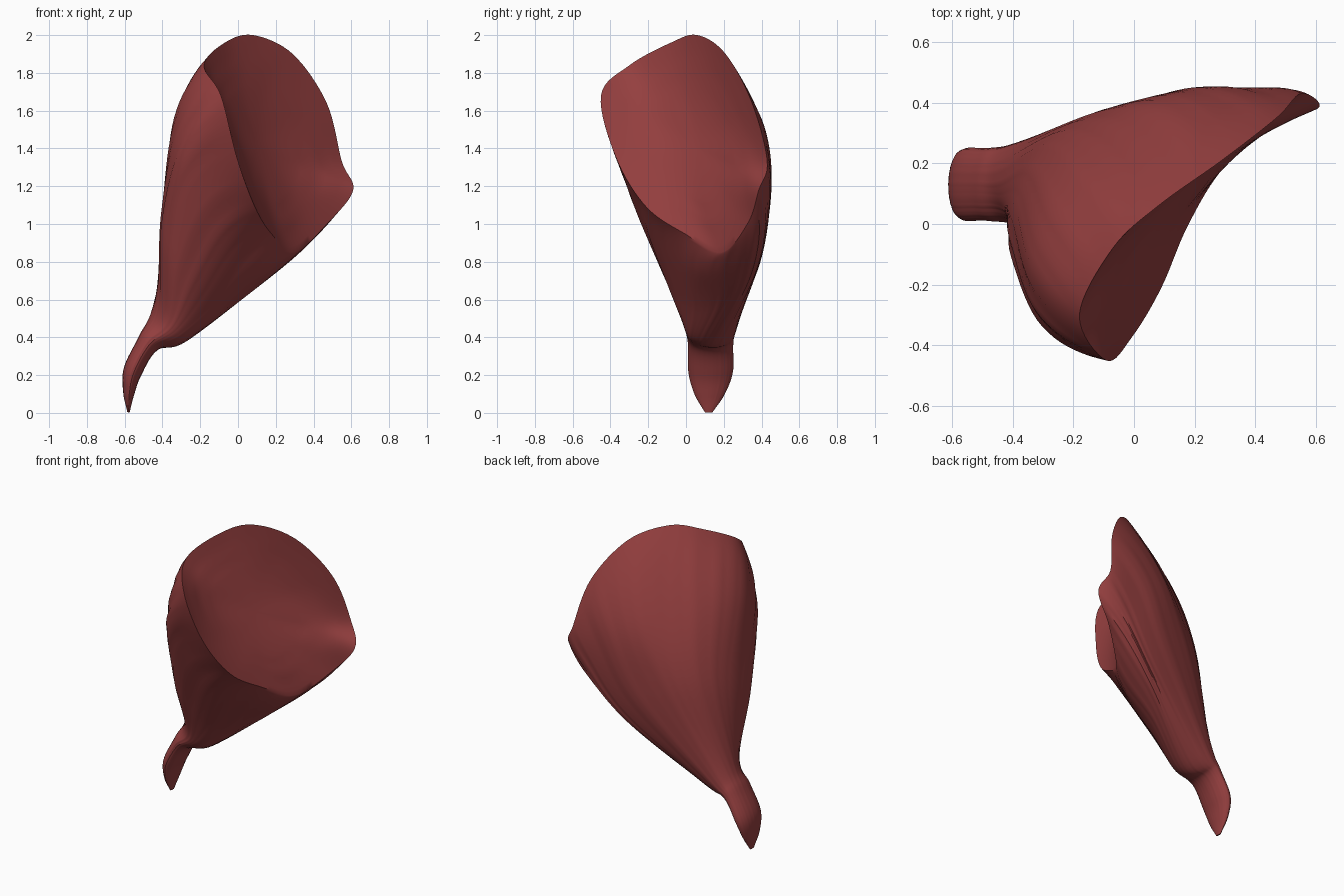
import bpy, bmesh, math, random
from mathutils import Vector

if "Cube" in bpy.data.objects:
    bpy.data.objects.remove(bpy.data.objects["Cube"])

random.seed(4)
SEG, STEP = 8, 9      # samples per control span around / along

# Sharp rim of the inner face, clockwise from the top
rim = [(.08, .06, 2.0), (.29, .21, 1.90), (.47, .35, 1.64), (.55, .43, 1.33),
       (.61, .385, 1.18), (.48, .33, 1.01), (.30, .19, .85), (.18, 0, .945),
       (.09, -.21, 1.09), (-.005, -.37, 1.35), (-.09, -.45, 1.68), (-.18, -.30, 1.84),
       (-.07, -.08, 1.96)]
# Belly of the fan
upper = [(-.04, .265, 1.55), (.12, .39, 1.48), (.28, .445, 1.36), (.42, .445, 1.15),
         (.44, .42, 1.02), (.33, .33, .855), (.18, .14, .75), (.03, -.03, .81),
         (-.10, -.20, .96), (-.23, -.315, 1.21), (-.305, -.325, 1.43), (-.33, -.11, 1.58),
         (-.21, .12, 1.60)]
# Lower taper above the neck
lower = [(-.20, .325, 1.10), (-.07, .385, 1.07), (.08, .42, .97), (.18, .40, .83),
         (.17, .37, .75), (.08, .28, .65), (-.02, .15, .58), (-.14, .02, .58),
         (-.25, -.10, .69), (-.36, -.16, .88), (-.405, -.09, 1.02), (-.385, .08, 1.10),
         (-.305, .235, 1.12)]
N = len(rim)


def tendon_ring(x, y, z, rx, ry, tilt):
    pts = []
    for i in range(N):
        a = math.radians(140 - 360 / N * i)
        dx = rx * math.cos(a)
        pts.append((x + dx, y + ry * math.sin(a), z - tilt * dx))
    return pts


def spline(a, b, c, d, t):
    return 0.5 * (2 * b + (c - a) * t + (2 * a - 5 * b + 4 * c - d) * t ** 2
                  + (3 * b - a - 3 * c + d) * t ** 3)


def smooth_loop(pts):
    p = [Vector(v) for v in pts]
    return [spline(p[i - 1], p[i], p[(i + 1) % N], p[(i + 2) % N], k / SEG)
            for i in range(N) for k in range(SEG)]


# Control rings from the rim down to the tendon tip
rings = [smooth_loop(r) for r in (
    rim, upper, lower,
    tendon_ring(-.36, .13, .48, .085, .145, 1.2),
    tendon_ring(-.475, .13, .37, .048, .12, .8),
    tendon_ring(-.558, .13, .22, .045, .118, .5),
    tendon_ring(-.58, .125, .10, .028, .08, .4),
    tendon_ring(-.58, .12, .003, .006, .02, .2))]
n = len(rings[0])
fibre = [random.uniform(-1, 1) for _ in range(n)]

# Body loft with faint lengthwise fibres; the belly swells straight off the rim
loops = []
last = len(rings) - 1
for r in range(last):
    for k in range(STEP):
        t = k / STEP
        loop = []
        for j in range(n):
            b, c = rings[r][j], rings[r + 1][j]
            d = rings[r + 2][j] if r + 2 <= last else 2 * c - b
            a = rings[r - 1][j] if r else 3 * b - 3 * c + d
            loop.append(spline(a, b, c, d, t))
        mid = sum(loop, Vector()) / n
        amt = 0.009 * min(1, (r + t) * 1.5)
        loops.append([mid + (p - mid) * (1 + amt * fibre[j]) for j, p in enumerate(loop)])
loops.append(rings[-1])

# Hollow inner face, shrinking and softening from the rim to its centre
flat = sum(rings[0], Vector()) / n
normal = Vector((.8, -.55, .2)).normalized()
dent = Vector((.10, .045, 1.42)) - flat


def face_loop(s):
    w = int((1 - s) * 18)
    out = []
    for j in range(n):
        d = rings[0][j] - flat
        soft = sum((rings[0][(j + k) % n] - flat for k in range(-w, w + 1)), Vector()) / (2 * w + 1)
        flat_part = d - normal * d.dot(normal)
        lift = normal * soft.dot(normal)
        out.append(flat + flat_part * s + lift * s * s + dent * (1 - s * s))
    return out


loops = [face_loop(i / 18) for i in range(1, 18)] + loops

bm = bmesh.new()
grid = [[bm.verts.new(p) for p in loop] for loop in loops]
for la, lb in zip(grid, grid[1:]):
    for j in range(n):
        k = (j + 1) % n
        bm.faces.new((la[j], la[k], lb[k], lb[j]))
centre = bm.verts.new(flat + dent)
for j in range(n):
    bm.faces.new((centre, grid[0][(j + 1) % n], grid[0][j]))
bm.faces.new(grid[-1])
bmesh.ops.recalc_face_normals(bm, faces=bm.faces)
mesh = bpy.data.meshes.new("fan_muscle")
bm.to_mesh(mesh)
bm.free()

muscle = bpy.data.objects.new("fan_muscle", mesh)
bpy.context.collection.objects.link(muscle)
mat = bpy.data.materials.new("muscle_red")
mat.diffuse_color = (.30, .05, .05, 1)
mat.use_nodes = True
mat.node_tree.nodes["Principled BSDF"].inputs["Base Color"].default_value = mat.diffuse_color
mesh.materials.append(mat)
bpy.context.view_layer.objects.active = muscle
muscle.select_set(True)
bpy.ops.object.shade_smooth_by_angle(angle=math.radians(40))
